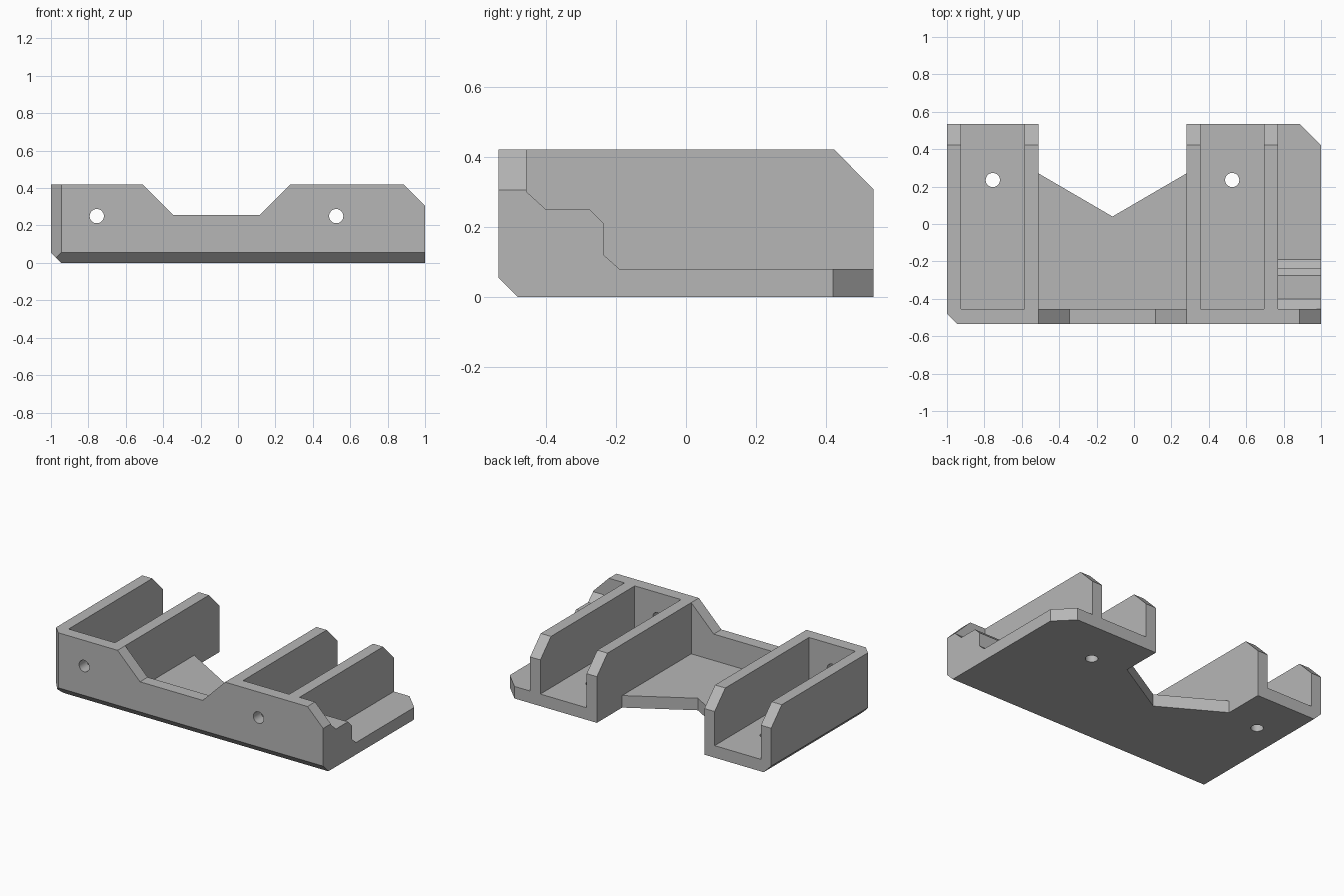
import bpy
import bmesh
import math
from mathutils import Vector

if "Cube" in bpy.data.objects:
    bpy.data.objects.remove(bpy.data.objects["Cube"], do_unlink=True)

# Main sizes
FRONT, BACK, TOP = -0.535, 0.535, 0.42
WALL_BACK, FLOOR, BEVEL = -0.455, 0.08, 0.055
HOLE_X = (-0.755, 0.525)

grey = bpy.data.materials.new("plain_grey")
grey.use_nodes = True
colour = (0.47, 0.47, 0.47, 1)
grey.diffuse_color = colour
grey.node_tree.nodes["Principled BSDF"].inputs["Base Color"].default_value = colour


def prism(name, points, axis, lo, hi):
    """Extrude a 2D outline along an axis; the outline uses the other two axes in order."""
    def place(p, depth):
        co = list(p)
        co.insert("xyz".index(axis), depth)
        return Vector(co)
    bm = bmesh.new()
    face = bm.faces.new([bm.verts.new(place(p, lo)) for p in points])
    grown = bmesh.ops.extrude_face_region(bm, geom=[face])
    shift = place((0, 0), hi - lo)
    bmesh.ops.translate(bm, vec=shift,
                        verts=[v for v in grown["geom"] if isinstance(v, bmesh.types.BMVert)])
    bmesh.ops.recalc_face_normals(bm, faces=bm.faces)
    mesh = bpy.data.meshes.new(name)
    bm.to_mesh(mesh)
    bm.free()
    obj = bpy.data.objects.new(name, mesh)
    bpy.context.collection.objects.link(obj)
    mesh.materials.append(grey)
    return obj


def rect(a0, a1, b0, b1):
    return [(a0, b0), (a1, b0), (a1, b1), (a0, b1)]


def circle(a, b, radius=0.038, sides=32):
    steps = [2 * math.pi * i / sides for i in range(sides)]
    return [(a + radius * math.cos(t), b + radius * math.sin(t)) for t in steps]


# Plan outline with the V notch at the back and clipped corners
plan = [(-1 + BEVEL, FRONT), (1, FRONT), (1, 0.42), (0.885, BACK), (0.28, BACK),
        (0.28, 0.27), (-0.115, 0.04), (-0.51, 0.27), (-0.51, BACK),
        (-1, BACK), (-1, FRONT + BEVEL)]
body = prism("bracket_body", plan, "z", 0, TOP)

cutters = []


def cut(name, points, axis, lo, hi):
    cutters.append(prism(name, points, axis, lo, hi))


# Two channels and the wide middle bay, all open to the back
for name, x0, x1 in (("right_channel", -0.925, -0.585), ("middle_bay", -0.51, 0.28),
                     ("left_channel", 0.355, 0.695)):
    cut(name, rect(x0, x1, WALL_BACK, 1), "z", FLOOR, 1)

# Stepped ledge outside the left wall
cut("ledge_steps", [(WALL_BACK, 1), (WALL_BACK, 0.3), (-0.4, 0.25), (-0.275, 0.25),
                    (-0.235, 0.21), (-0.235, 0.12), (-0.19, FLOOR), (1, FLOOR), (1, 1)],
    "x", 0.77, 1.2)

# Dip in the middle of the front wall and its sloping left corner
cut("front_dip", [(-0.51, 1), (-0.51, TOP), (-0.345, 0.255), (0.115, 0.255),
                  (0.28, TOP), (0.28, 1)], "y", -1, -0.4)
cut("front_corner", [(0.785, 0.52), (1.1, 0.205), (1.1, 0.52)], "y", -1, -0.4)

# Sloping back ends of the channel walls
cut("wall_ends", [(0.325, 0.52), (0.635, 0.205), (0.635, 0.52)], "x", -1.2, 1.2)

# Bevels along the bottom front and bottom right edges
cut("front_bevel", [(FRONT - 0.1, BEVEL + 0.1), (FRONT - 0.1, -0.1),
                    (FRONT + BEVEL + 0.1, -0.1)], "x", -1.2, 1.2)
cut("side_bevel", [(-1.1, BEVEL + 0.1), (-1.1, -0.1), (-0.9 + BEVEL, -0.1)], "y", -1, 1)

# Screw holes through the front wall and the floor
for x in HOLE_X:
    cut("front_hole", circle(x, 0.25), "y", -1, -0.3)
    cut("floor_hole", circle(x, 0.235), "z", -0.2, 0.2)

bpy.ops.object.select_all(action="DESELECT")
bpy.context.view_layer.objects.active = body
body.select_set(True)
for cutter in cutters:
    cutter.hide_render = True
    mod = body.modifiers.new(cutter.name, "BOOLEAN")
    mod.operation = "DIFFERENCE"
    mod.solver = "EXACT"
    mod.object = cutter
    bpy.ops.object.modifier_apply(modifier=mod.name)
    bpy.data.objects.remove(cutter, do_unlink=True)

# Round holes shade smooth, all other edges stay sharp
bpy.ops.object.shade_smooth_by_angle(angle=math.radians(30))
